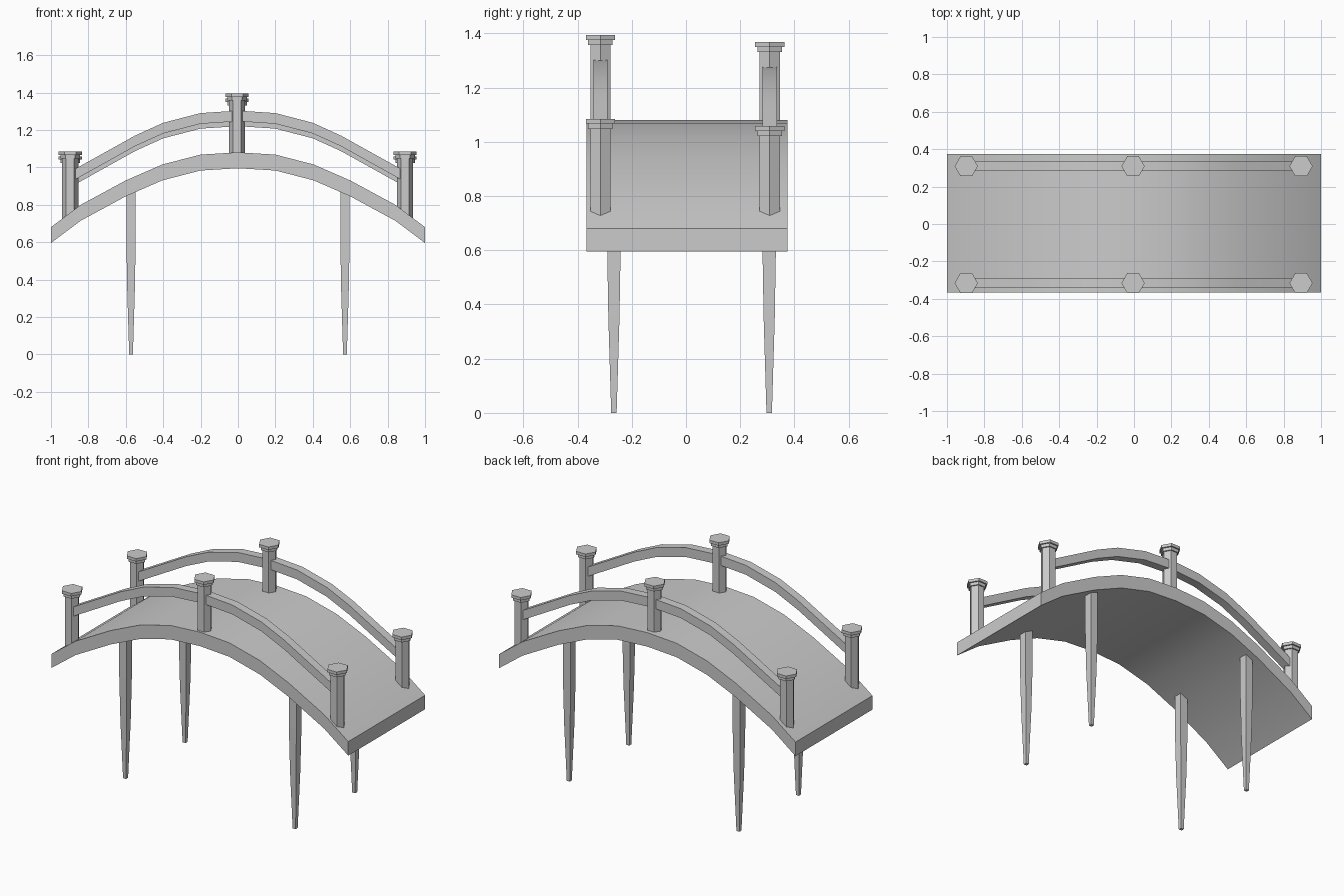
import bpy, bmesh, math

if "Cube" in bpy.data.objects:
    bpy.data.objects.remove(bpy.data.objects["Cube"])

# Half profile of the arched walkway (x, top z)
ARCH = [(0, 1.08), (0.2, 1.068), (0.405, 1.015), (0.6, 0.93), (0.84, 0.80), (1.0, 0.68)]
# Half profile of the handrail (x, top z)
RAIL = [(0, 1.303), (0.2, 1.29), (0.4, 1.238), (0.55, 1.17), (0.895, 0.978)]


def finish(name, bm, smooth=False):
    bmesh.ops.recalc_face_normals(bm, faces=bm.faces[:])
    mesh = bpy.data.meshes.new(name)
    bm.to_mesh(mesh)
    bm.free()
    if smooth:
        mesh.shade_smooth()
        mesh.set_sharp_from_angle(angle=math.radians(30))
    obj = bpy.data.objects.new(name, mesh)
    bpy.context.collection.objects.link(obj)
    return obj


def loft(name, rings, smooth=False):
    """Bridge successive closed rings of points and cap both ends."""
    bm = bmesh.new()
    rows = [[bm.verts.new(p) for p in ring] for ring in rings]
    n = len(rows[0])
    for a, b in zip(rows, rows[1:]):
        for i in range(n):
            j = (i + 1) % n
            bm.faces.new((a[i], a[j], b[j], b[i]))
    bm.faces.new(rows[0])
    bm.faces.new(rows[-1])
    return finish(name, bm, smooth)


def arched_beam(name, half, y0, y1, thick, drop=0.0):
    """Rectangular section swept along a mirrored arch."""
    path = [(-x, z) for x, z in reversed(half[1:])] + half
    rings = [[(x, y0, z - drop), (x, y1, z - drop),
              (x, y1, z - drop - thick), (x, y0, z - drop - thick)] for x, z in path]
    return loft(name, rings, smooth=True)


def column(name, x, y, profile, sides, turn=0.0):
    """Upright prism with (radius, z) rings."""
    angles = [turn + 2 * math.pi * i / sides for i in range(sides)]
    return loft(name, [[(x + r * math.cos(a), y + r * math.sin(a), z) for a in angles]
                       for r, z in profile])


# Walkway
arched_beam("deck", ARCH, -0.367, 0.374, 0.085)

# Railings: the rear one sits slightly lower
for side, y, drop in (("front", -0.316, 0.0), ("rear", 0.309, 0.026)):
    arched_beam(side + "_handrail", RAIL, y - 0.026, y + 0.026, 0.057, drop)
    # Hexagonal posts with stepped caps
    for place, x, top, base in (("left", -0.897, 1.085, 0.715),
                                ("middle", -0.005, 1.394, 1.04),
                                ("right", 0.893, 1.085, 0.715)):
        t = top - drop
        column(f"{side}_{place}_post", x, y,
               [(0.043, base), (0.043, t - 0.037), (0.052, t - 0.037), (0.052, t - 0.018),
                (0.062, t - 0.018), (0.062, t)], 6)

# Tapered square legs
for side, y in (("front", -0.266), ("rear", 0.307)):
    for place, x in (("left", -0.572), ("right", 0.572)):
        s = math.sqrt(2)
        column(f"{side}_{place}_leg", x, y,
               [(0.01 * s, 0), (0.0205 * s, 0.35), (0.025 * s, 0.62), (0.025 * s, 0.87)],
               4, math.pi / 4)
